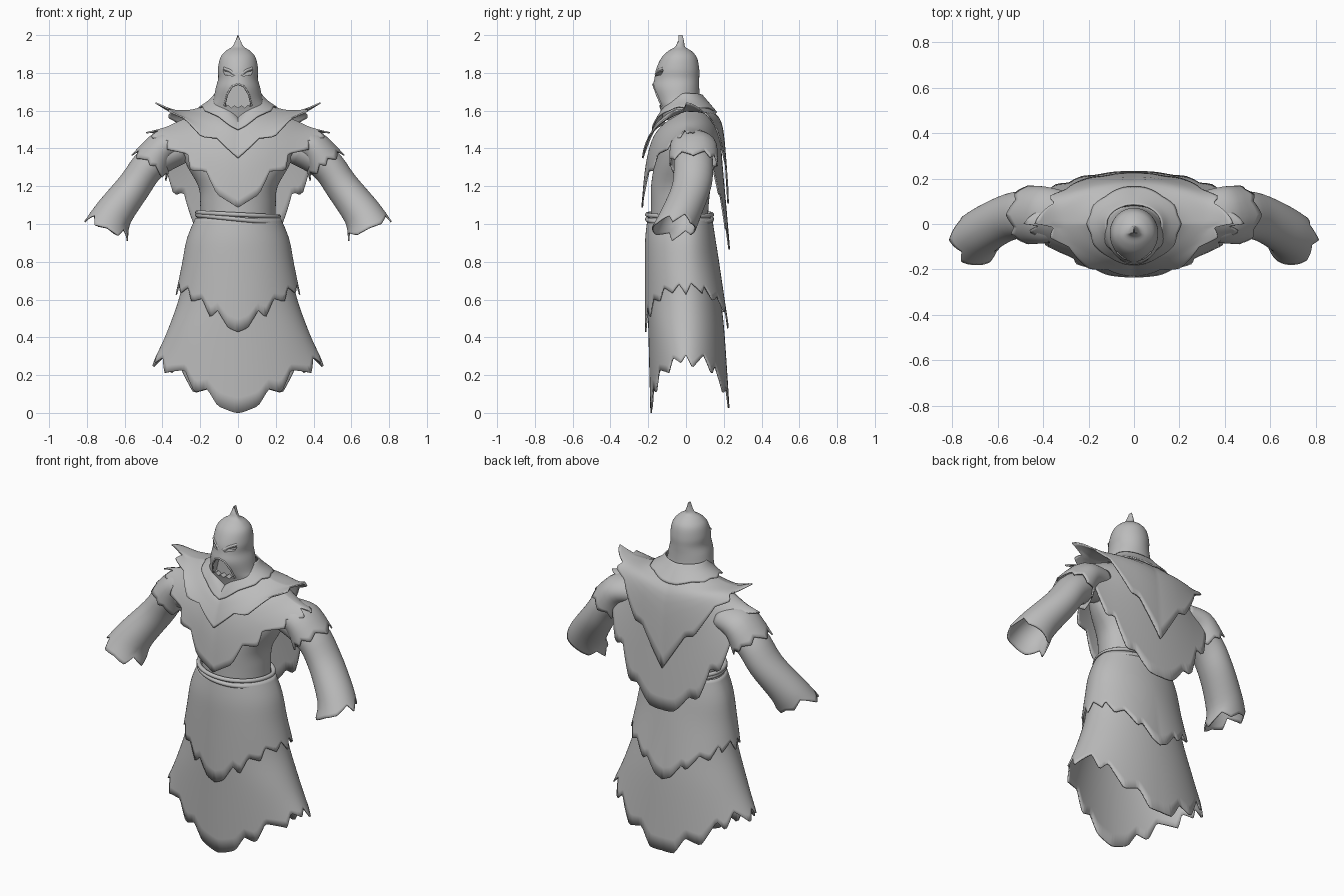
import bpy, bmesh, math, random
from mathutils import Vector

random.seed(4)
if "Cube" in bpy.data.objects:
    bpy.data.objects.remove(bpy.data.objects["Cube"])

grey = bpy.data.materials.new("cloth grey")
grey.use_nodes = True
grey.diffuse_color = (0.5, 0.5, 0.5, 1)
grey.node_tree.nodes["Principled BSDF"].inputs["Base Color"].default_value = (0.5, 0.5, 0.5, 1)

QUARTER, STEPS = 36, 4
COLS = QUARTER * 4


def build(name, rows, caps=False, thick=0.0):
    """Skin a stack of closed rings; optionally cap it or give it thickness."""
    bm = bmesh.new()
    grid = [[bm.verts.new(p) for p in row] for row in rows]
    n = len(rows[0])
    for a, b in zip(grid, grid[1:]):
        for i in range(n):
            j = (i + 1) % n
            bm.faces.new((a[i], a[j], b[j], b[i]))
    if caps:
        bm.faces.new(grid[0])
        bm.faces.new(grid[-1])
    bmesh.ops.recalc_face_normals(bm, faces=bm.faces)
    mesh = bpy.data.meshes.new(name)
    bm.to_mesh(mesh)
    bm.free()
    ob = bpy.data.objects.new(name, mesh)
    bpy.context.collection.objects.link(ob)
    mesh.materials.append(grey)
    smooth(ob)
    if thick:
        mod = ob.modifiers.new("thickness", 'SOLIDIFY')
        mod.thickness, mod.offset = thick, 0
    return ob


def smooth(ob):
    bpy.ops.object.select_all(action='DESELECT')
    ob.select_set(True)
    bpy.context.view_layer.objects.active = ob
    bpy.ops.object.shade_smooth_by_angle(angle=math.radians(42))


def spline_rows(rows):
    """Smooth interpolation between section rings."""
    out = []
    for k in range(len(rows) - 1):
        ring = [rows[max(k - 1, 0)], rows[k], rows[k + 1], rows[min(k + 2, len(rows) - 1)]]
        for s in range(STEPS):
            t = s / STEPS
            out.append([b + ((c - a) * t + (2 * a - 5 * b + 4 * c - d) * t * t
                             + (3 * b - a - 3 * c + d) * t ** 3) / 2
                        for a, b, c, d in zip(*ring)])
    return out + [rows[-1]]


def teeth(count, side):
    """Ragged edge: side to centre, alternating points and notches."""
    knots = [(0, side)]
    sign = -1 if side > 0 else 1
    for i in range(1, count):
        knots.append(((i + random.uniform(-.4, .4)) / count, sign * random.uniform(.4, 1)))
        sign = -sign
    knots.append((1, 0.3))

    def value(u):
        for (u0, h0), (u1, h1) in zip(knots, knots[1:]):
            if u <= u1:
                return h0 + (h1 - h0) * (u - u0) / (u1 - u0)
        return 0.3
    return value


def ragged(rows, amp, count, side):
    """Push the last section in and out along the cloth to tear its hem."""
    front, back = teeth(count, side), teeth(count, side)
    for i in range(COLS):
        a = 2 * math.pi * i / COLS
        u = math.acos(min(1, abs(math.cos(a)))) / (math.pi / 2)
        jag = amp * (front if math.sin(a) < 0 else back)(u)
        way = (rows[-1][i] - rows[-2][i]).normalized()
        for s in range(1, STEPS + 1):
            rows[s - STEPS - 1][i] = rows[s - STEPS - 1][i] + way * jag * s / STEPS


def drape(name, rings, amp=0, count=8, side=1, cy=0, front_pow=1, back_pow=1,
          v_front=1, v_back=1, caps=False):
    """Rings are (half width, front depth, back depth, side z, front z, back z)."""
    rows = []
    for rx, yf, yb, zs, *ends in rings:
        zf, zb = ends if ends else (zs, zs)
        row = []
        for i in range(COLS):
            a = 2 * math.pi * i / COLS
            c, s = math.cos(a), math.sin(a)
            if s < 0:
                y, z = -yf * abs(s) ** front_pow, zs + (zf - zs) * (1 - abs(c) ** v_front)
            else:
                y, z = yb * s ** back_pow, zs + (zb - zs) * (1 - abs(c) ** v_back)
            row.append(Vector((rx * c, cy + y, z)))
        rows.append(row)
    rows = spline_rows(rows)
    if amp:
        ragged(rows, amp, count, side)
    return build(name, rows, caps, 0 if caps else 0.008)


def sleeve(name, path, radii, sx, amp, count):
    """Tube along a path of (x, y, z), open and torn at the far end."""
    pts = [Vector(p) for p in path]
    rows = []
    for k, (p, (r, ry)) in enumerate(zip(pts, radii)):
        t = pts[min(k + 1, len(pts) - 1)] - pts[max(k - 1, 0)]
        n = Vector((-t.z, 0, t.x)).normalized()
        angles = [2 * math.pi * i / COLS for i in range(COLS)]
        rows.append([p + n * r * math.cos(a) + Vector((0, ry * math.sin(a), 0)) for a in angles])
    rows = spline_rows(rows)
    ragged(rows, amp, count, 1)
    build(name, [[Vector((p.x * sx, p.y, p.z)) for p in row] for row in rows], thick=0.008)


def cord(name, pts, radius, closed):
    cu = bpy.data.curves.new(name, 'CURVE')
    cu.dimensions, cu.bevel_depth, cu.bevel_resolution = '3D', radius, 3
    sp = cu.splines.new('POLY')
    sp.points.add(len(pts) - 1)
    for q, p in zip(sp.points, pts):
        q.co = (*p, 1)
    sp.use_cyclic_u = closed
    cu.materials.append(grey)
    bpy.context.collection.objects.link(bpy.data.objects.new(name, cu))


def carve(target, outline, depth):
    """Cut an x-z outline into the front of the target."""
    rows = [[Vector((x, y, z)) for x, z in outline] for y in (-.3, depth)]
    tool = build("cutter", rows, True)
    mod = target.modifiers.new("cut", 'BOOLEAN')
    mod.object, mod.solver = tool, 'EXACT'
    bpy.context.view_layer.objects.active = target
    bpy.ops.object.modifier_apply(modifier="cut")
    bpy.data.objects.remove(tool)


# Skirt and overskirt
drape("skirt", [(.21, .19, .12, 1.04), (.255, .2, .14, .92), (.28, .2, .16, .75),
                (.31, .2, .18, .6), (.375, .195, .2, .42),
                (.435, .185, .225, .29, .015, .045)], .055, 8, -.3, v_front=1.25, v_back=1.25)
drape("overskirt", [(.222, .2, .135, 1.03), (.267, .212, .152, .92), (.294, .214, .174, .78),
                    (.318, .214, .22, .665, .44, .46)], .04, 9, 1)

# Torso and rope belt
drape("torso", [(.2, .185, .115, 1.0), (.2, .185, .12, 1.1), (.21, .185, .13, 1.2),
                (.28, .165, .14, 1.33), (.28, .14, .12, 1.43), (.11, .08, .05, 1.53)], caps=True)
for name, z, slope in (("belt_upper", 1.05, -.05), ("belt_lower", 1.025, -.1)):
    ring = []
    for i in range(64):
        a = 2 * math.pi * i / 64
        x, s = .215 * math.cos(a), math.sin(a)
        ring.append((x, s * (.205 if s < 0 else .137), z + slope * x))
    cord(name, ring, .012, True)

# Layered mantle, the second layer hanging as a cape at the back
drape("mantle_lower", [(.14, .1, .07, 1.6, 1.52, 1.62), (.29, .17, .165, 1.55, 1.45, 1.5),
                       (.38, .21, .195, 1.51, 1.3, 1.25), (.455, .23, .228, 1.49, 1.1, .88)],
      .045, 9, .7, front_pow=1.75, back_pow=.8, v_back=2.1)
drape("mantle_upper", [(.13, .115, .08, 1.645, 1.53, 1.65), (.23, .165, .15, 1.605, 1.5, 1.585),
                       (.33, .2, .195, 1.6, 1.43, 1.48), (.4, .225, .222, 1.625, 1.36, 1.12)],
      .04, 6, 1, front_pow=1.75, back_pow=.8)
drape("collar", [(.12, .12, .085, 1.69, 1.56, 1.68), (.15, .15, .115, 1.655, 1.54, 1.645),
                 (.2, .175, .16, 1.62, 1.5, 1.59)], .008, 5, 1)

# Sleeves and shoulder caps
for side, sx in (("left", 1), ("right", -1)):
    sleeve("sleeve_" + side,
           [(.3, .03, 1.4), (.455, .04, 1.325), (.55, .03, 1.2), (.655, -.025, 1.06), (.69, -.06, .985)],
           [(.075, .09), (.086, .1), (.086, .1), (.098, .105), (.116, .112)], sx, .03, 3)
    sleeve("shoulder_cap_" + side, [(.28, .035, 1.43), (.39, .04, 1.41), (.462, .04, 1.315)],
           [(.07, .1), (.085, .12), (.106, .125)], sx, .022, 4)

# Hooded head with a curled point
head = drape("head", [(.15, .08, .12, 1.55), (.145, .1, .13, 1.62), (.13, .118, .115, 1.66),
                      (.118, .135, .11, 1.72), (.105, .127, .11, 1.77), (.106, .118, .11, 1.82),
                      (.094, .09, .098, 1.88), (.066, .055, .07, 1.915), (.032, .018, .035, 1.938),
                      (.016, .004, .03, 1.965), (.002, -.018, .022, 2.0)], cy=-.04, caps=True)

# Gaping mouth with ragged lower teeth, and slanted eyes
half = [(.03, 1.727), (.055, 1.685), (.07, 1.62), (.052, 1.63), (.036, 1.615), (.018, 1.628)]
carve(head, [(0, 1.737)] + half + [(0, 1.615)] + [(-x, z) for x, z in reversed(half)], -.105)
for sx in (1, -1):
    carve(head, [(sx * x, z) for x, z in ((.02, 1.782), (.07, 1.79), (.08, 1.812), (.05, 1.804))], -.115)
smooth(head)
lip = [(.072, -.128, 1.625), (.058, -.155, 1.685), (.031, -.17, 1.729)]
cord("upper_lip", lip + [(0, -.174, 1.74)] + [(-x, y, z) for x, y, z in reversed(lip)], .005, False)
for side, sx in (("left", 1), ("right", -1)):
    cord("brow_" + side, [(sx * .012, -.158, 1.79), (sx * .045, -.146, 1.813), (sx * .075, -.12, 1.824)],
         .008, False)
